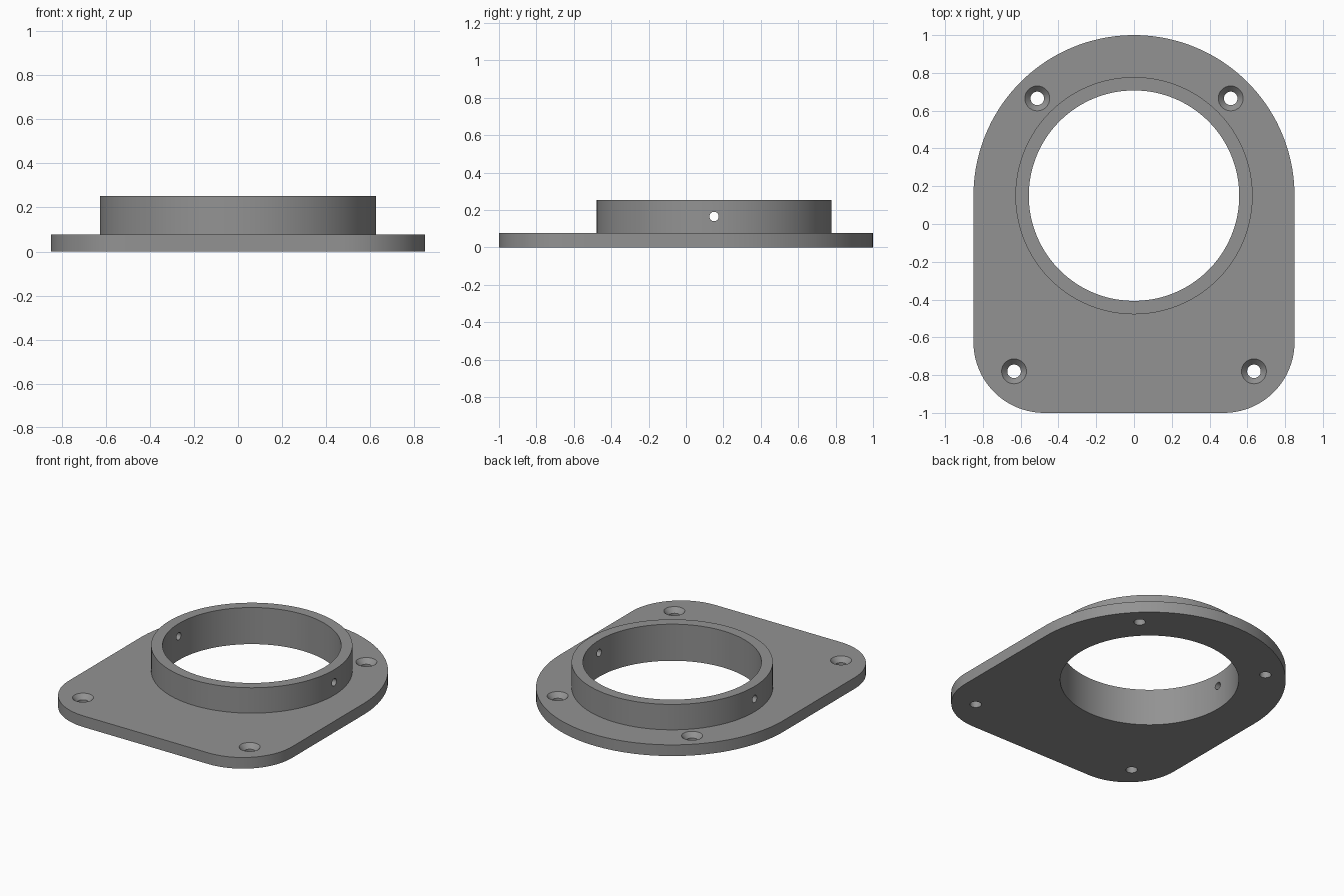
import bpy, bmesh, math

if "Cube" in bpy.data.objects:
    bpy.data.objects.remove(bpy.data.objects["Cube"])

CY = 0.15            # y of the bore and round end
T, H = 0.077, 0.252  # plate thickness, total height

grey = bpy.data.materials.new("mid grey")
grey.diffuse_color = (0.29, 0.29, 0.29, 1)
grey.use_nodes = True
grey.node_tree.nodes["Principled BSDF"].inputs["Base Color"].default_value = grey.diffuse_color


def make_object(name, bm):
    bmesh.ops.recalc_face_normals(bm, faces=bm.faces)
    mesh = bpy.data.meshes.new(name)
    bm.to_mesh(mesh)
    bm.free()
    mesh.materials.append(grey)
    ob = bpy.data.objects.new(name, mesh)
    bpy.context.collection.objects.link(ob)
    return ob


def lathe(name, profile, loc, n=48, axis="Z"):
    """Closed solid of revolution from (radius, height) points."""
    bm = bmesh.new()
    rings = []
    for r, h in profile:
        ring = []
        for i in range(n):
            a = 2 * math.pi * i / n
            p = (r * math.cos(a), r * math.sin(a), h)
            if axis == "X":
                p = (p[2], p[0], p[1])
            ring.append(bm.verts.new([c + o for c, o in zip(p, loc)]))
        rings.append(ring)
    for a, b in zip(rings, rings[1:]):
        for i in range(n):
            j = (i + 1) % n
            bm.faces.new((a[i], a[j], b[j], b[i]))
    bm.faces.new(rings[0])
    bm.faces.new(rings[-1])
    return make_object(name, bm)


def combine(target, tool, operation):
    mod = target.modifiers.new(operation, "BOOLEAN")
    mod.object, mod.operation, mod.solver = tool, operation, "EXACT"
    bpy.context.view_layer.objects.active = target
    bpy.ops.object.modifier_apply(modifier=mod.name)
    bpy.data.objects.remove(tool)


def arc(cx, cy, r, start, end, n):
    for i in range(n + 1):
        a = math.radians(start + (end - start) * i / n)
        yield cx + r * math.cos(a), cy + r * math.sin(a)


# Base plate: round back end, straight sides, two rounded front corners
R, C = 0.85, 0.375
outline = [*arc(0, CY, R, 0, 180, 72),
           *arc(-R + C, -1 + C, C, 180, 270, 20),
           *arc(R - C, -1 + C, C, 270, 360, 20)]
bm = bmesh.new()
base = bm.faces.new([bm.verts.new((x, y, 0)) for x, y in outline])
top = bmesh.ops.extrude_face_region(bm, geom=[base])["geom"]
bmesh.ops.translate(bm, vec=(0, 0, T),
                    verts=[v for v in top if isinstance(v, bmesh.types.BMVert)])
flange = make_object("mounting_flange", bm)

# Raised collar and through bore
collar = lathe("collar", [(0.628, 0.02), (0.628, H)], (0, CY, 0), 144)
combine(flange, collar, "UNION")
bore = lathe("bore", [(0.557, -0.1), (0.557, H + 0.1)], (0, CY, 0), 144)
combine(flange, bore, "DIFFERENCE")

# Countersunk screw holes
screw = [(0.036, -0.05), (0.036, T - 0.032), (0.066, T), (0.066, T + 0.05)]
for x, y in ((0.512, 0.665), (0.635, -0.78)):
    for side in (-1, 1):
        hole = lathe("screw_hole", screw, (side * x, y, 0), 32)
        combine(flange, hole, "DIFFERENCE")

# Set-screw holes through both sides of the collar
cross = lathe("set_screw_hole", [(0.025, -1), (0.025, 1)], (0, CY, 0.165), 24, "X")
combine(flange, cross, "DIFFERENCE")

# Smooth curved walls with sharp rims
bpy.ops.object.select_all(action="DESELECT")
flange.select_set(True)
bpy.context.view_layer.objects.active = flange
bpy.ops.object.shade_smooth_by_angle(angle=math.radians(30))
